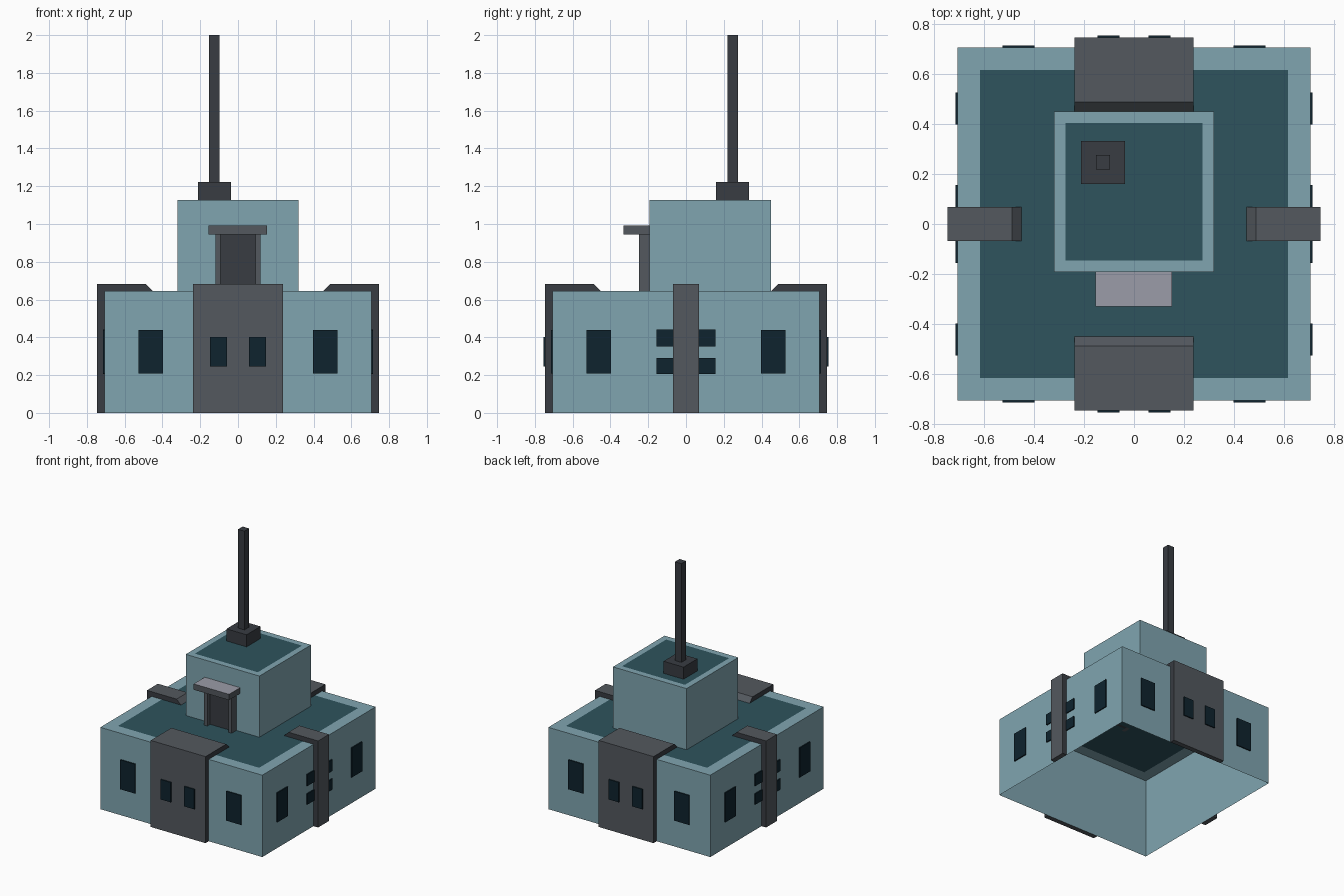
import bpy, bmesh, math
from mathutils import Matrix

if "Cube" in bpy.data.objects:
    bpy.data.objects.remove(bpy.data.objects["Cube"])


def material(name, r, g, b):
    def lin(c):
        c /= 255
        return c / 12.92 if c <= 0.04045 else ((c + 0.055) / 1.055) ** 2.4
    m = bpy.data.materials.new(name)
    m.diffuse_color = (lin(r), lin(g), lin(b), 1)
    m.use_nodes = True
    m.node_tree.nodes["Principled BSDF"].inputs["Base Color"].default_value = m.diffuse_color
    return m


WALL = material("pale teal wall", 128, 165, 176)
ROOF = material("dark teal roof", 46, 83, 93)
GLASS = material("window glass", 14, 35, 46)
GREY = material("grey trim", 83, 88, 94)
DARK = material("charcoal", 56, 60, 66)
PALE = material("pale grey slab", 155, 156, 168)


def finish(name, bm, mats, turn=0):
    bm.transform(Matrix.Rotation(turn * math.pi / 2, 4, 'Z'))
    me = bpy.data.meshes.new(name)
    bm.to_mesh(me)
    bm.free()
    for m in mats:
        me.materials.append(m)
    ob = bpy.data.objects.new(name, me)
    bpy.context.collection.objects.link(ob)
    return ob


def box_bm(x, y, z):
    bm = bmesh.new()
    bmesh.ops.create_cube(bm, size=1)
    for v in bm.verts:
        v.co = [r[0] if c < 0 else r[1] for c, r in zip(v.co, (x, y, z))]
    bm.normal_update()
    return bm


def drop(bm, test):
    bmesh.ops.delete(bm, geom=[f for f in bm.faces if test(f)], context='FACES')


def box(name, x, y, z, mat, turn=0):
    return finish(name, box_bm(x, y, z), [mat], turn)


# Open-bottomed blocks with a dark panel inset in the roof
def block(name, x, y, z, rim):
    bm = box_bm(x, y, z)
    drop(bm, lambda f: f.normal.z < -0.5)
    top = [f for f in bm.faces if f.normal.z > 0.5]
    bmesh.ops.inset_region(bm, faces=top, thickness=rim)
    top[0].material_index = 1
    finish(name, bm, [WALL, ROOF])


block("main_block", (-0.706, 0.706), (-0.706, 0.706), (0, 0.645), 0.128)
block("tower", (-0.321, 0.321), (-0.192, 0.451), (0.645, 1.127), 0.066)


# Buttress hooked over the wall top, with charcoal flanks
def buttress(name, half, turn):
    bm = bmesh.new()
    profile = [(0.746, 0), (0.746, 0.682), (0.488, 0.682),
               (0.45, 0.645), (0.706, 0.645), (0.706, 0)]
    face = bm.faces.new([bm.verts.new((-half, -r, z)) for r, z in profile])
    ext = bmesh.ops.extrude_face_region(bm, geom=[face], use_keep_orig=True)
    verts = [g for g in ext["geom"] if isinstance(g, bmesh.types.BMVert)]
    bmesh.ops.translate(bm, verts=verts, vec=(2 * half, 0, 0))
    bmesh.ops.recalc_face_normals(bm, faces=bm.faces)
    bm.normal_update()
    for f in bm.faces:
        f.material_index = int(abs(f.normal.x) > 0.9)
    # faces lying against the wall and roof are not needed
    drop(bm, lambda f: f.normal.y > 0.9 or
         (f.normal.z < -0.9 and f.calc_center_median().z > 0.5))
    finish(name, bm, [GREY, DARK], turn)


# Thin window plate on the wall at distance r
def window(name, u, z, r, turn):
    bm = box_bm(u, (-r - 0.009, -r), z)
    drop(bm, lambda f: f.normal.y > 0.5)
    finish(name, bm, [GLASS], turn)


for turn, side in enumerate(("front", "right", "back", "left")):
    wide = turn % 2 == 0
    buttress(side + "_buttress", 0.239 if wide else 0.068, turn)
    for s in (-1, 1):
        def span(a, b):
            return tuple(sorted((s * a, s * b)))
        window(side + "_large_window", span(0.398, 0.527), (0.208, 0.44), 0.706, turn)
        if wide:
            window(side + "_buttress_window", span(0.058, 0.147), (0.245, 0.402), 0.746, turn)
        else:
            for z in ((0.205, 0.29), (0.352, 0.442)):
                window(side + "_small_window", span(0.06, 0.157), z, 0.706, turn)

# Doorway on the tower front
for s, side in ((-1, "left"), (1, "right")):
    box(side + "_door_jamb", tuple(sorted((s * 0.092, s * 0.12))),
        (-0.25, -0.192), (0.645, 0.945), GREY)
box("door", (-0.092, 0.092), (-0.215, -0.192), (0.645, 0.945), DARK)
canopy = box_bm((-0.155, 0.153), (-0.33, -0.192), (0.945, 0.991))
for f in canopy.faces:
    f.material_index = int(f.normal.z > 0.5)
finish("door_canopy", canopy, [GREY, PALE])

# Antenna
box("antenna_base", (-0.212, -0.037), (0.16, 0.333), (1.127, 1.222), DARK)
box("antenna_mast", (-0.153, -0.097), (0.219, 0.276), (1.222, 2.0), DARK)
